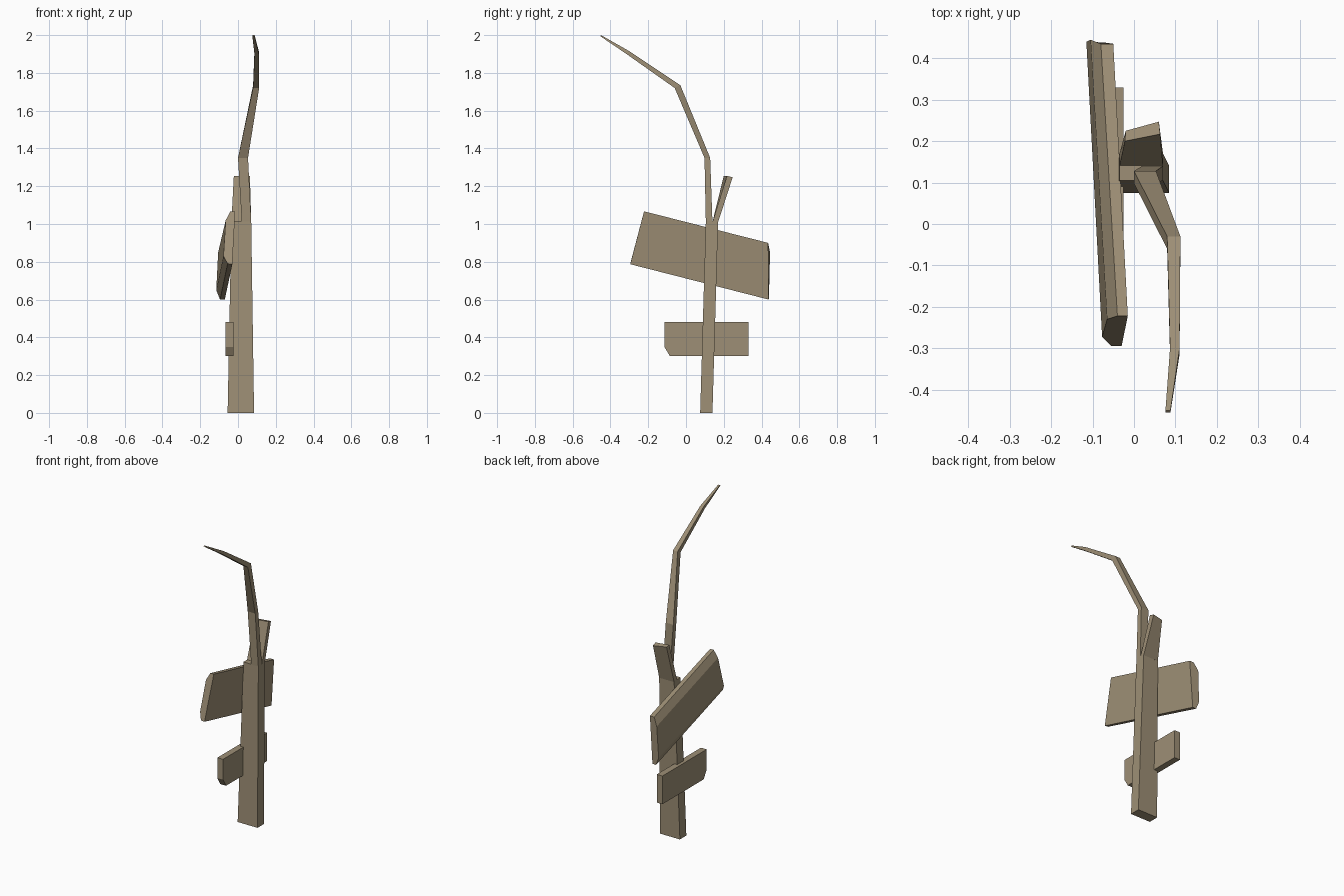
import bpy
import bmesh

if "Cube" in bpy.data.objects:
    bpy.data.objects.remove(bpy.data.objects["Cube"], do_unlink=True)

# Weathered wood
wood = bpy.data.materials.new("weathered_wood")
wood.use_nodes = True
colour = (0.34, 0.275, 0.18, 1)
wood.diffuse_color = colour
wood.node_tree.nodes["Principled BSDF"].inputs["Base Color"].default_value = colour


def loft(name, rings):
    """Skin a closed, flat-shaded solid through matching rings of points."""
    bm = bmesh.new()
    loops = [[bm.verts.new(p) for p in ring] for ring in rings]
    count = len(loops[0])
    for a, b in zip(loops, loops[1:]):
        for i in range(count):
            j = (i + 1) % count
            bm.faces.new((a[i], a[j], b[j], b[i]))
    bm.faces.new(loops[0][::-1])
    bm.faces.new(loops[-1])
    bmesh.ops.recalc_face_normals(bm, faces=bm.faces[:])
    mesh = bpy.data.meshes.new(name)
    bm.to_mesh(mesh)
    bm.free()
    mesh.materials.append(wood)
    obj = bpy.data.objects.new(name, mesh)
    bpy.context.collection.objects.link(obj)
    return obj


def section(x0, x1, y0, y1, z0, z1=None):
    """Four-sided section whose front edge is at z0 and back edge at z1."""
    z1 = z0 if z1 is None else z1
    return [(x0, y0, z0), (x1, y0, z0), (x1, y1, z1), (x0, y1, z1)]


# Tapering post
loft("post", [section(-0.055, 0.085, 0.075, 0.14, 0),
              section(-0.035, 0.07, 0.105, 0.17, 1.015)])

# Long bent branch growing from the front of the split top
loft("bent_branch", [section(0.02, 0.07, 0.105, 0.14, 1.01),
                     section(0, 0.053, 0.098, 0.128, 1.35),
                     section(0.08, 0.112, -0.06, -0.03, 1.72, 1.735),
                     section(0.087, 0.11, -0.315, -0.3, 1.9, 1.915),
                     section(0.076, 0.088, -0.455, -0.45, 1.995, 2)])

# Short splinter leaning back from the split
loft("back_splinter", [
    section(-0.035, 0.07, 0.14, 0.17, 1.01),
    [(-0.022, 0.2, 1.255), (0.063, 0.217, 1.255),
     (0.06, 0.247, 1.247), (-0.02, 0.225, 1.25)]])

# Sloping upper board with worn edges
loft("upper_board", [
    [(-0.015, -0.222, 1.067), (-0.04, -0.222, 1.067), (-0.065, -0.23, 1.02),
     (-0.077, -0.272, 0.83), (-0.055, -0.295, 0.79), (-0.03, -0.295, 0.787)],
    [(-0.05, 0.435, 0.9), (-0.08, 0.435, 0.9), (-0.105, 0.445, 0.85),
     (-0.115, 0.44, 0.65), (-0.095, 0.438, 0.6), (-0.07, 0.438, 0.6)]])

# Level lower board with a clipped front corner
outline = [(-0.115, 0.48), (-0.115, 0.35), (-0.085, 0.3), (0.33, 0.3), (0.33, 0.48)]
loft("lower_board", [[(x, y, z) for y, z in outline] for x in (-0.065, -0.025)])
